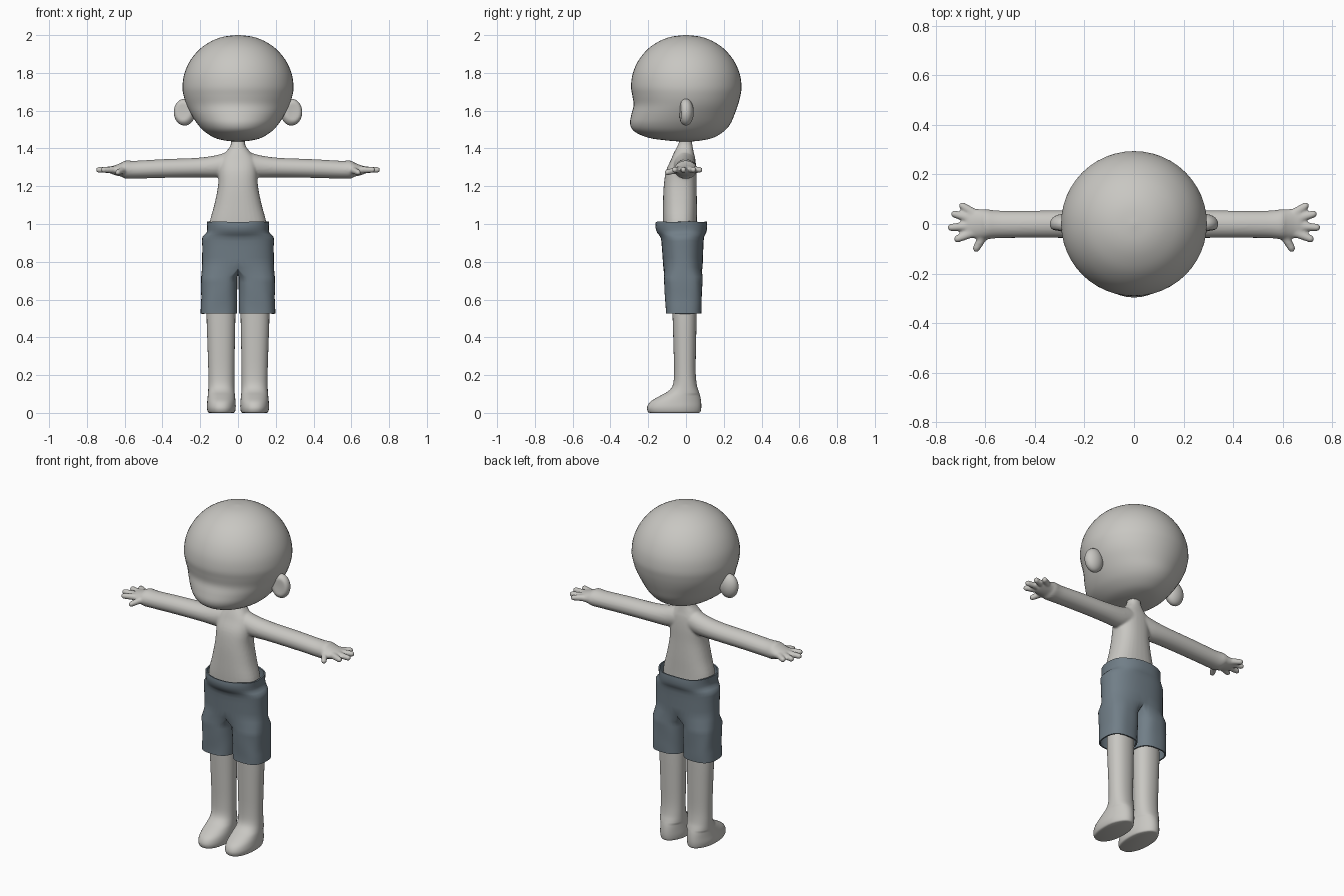
import bpy, bmesh, math
from mathutils import Vector, Matrix

if "Cube" in bpy.data.objects:
    bpy.data.objects.remove(bpy.data.objects["Cube"])


def material(name, rgb):
    m = bpy.data.materials.new(name)
    m.diffuse_color = (*rgb, 1)
    m.use_nodes = True
    m.node_tree.nodes["Principled BSDF"].inputs["Base Color"].default_value = m.diffuse_color
    return m


SKIN = material("warm grey skin", (0.58, 0.57, 0.54))
CLOTH = material("slate blue cloth", (0.165, 0.21, 0.245))


def spline(rows, steps):
    """Catmull-Rom resampling of rows of numbers."""
    rows = [Vector(r) for r in rows]
    out = []
    for i in range(len(rows) - 1):
        p0, p1, p2 = rows[max(i - 1, 0)], rows[i], rows[i + 1]
        p3 = rows[min(i + 2, len(rows) - 1)]
        for s in range(steps):
            t = s / steps
            out.append(0.5 * (2 * p1 + (p2 - p0) * t + (2 * p0 - 5 * p1 + 4 * p2 - p3) * t * t
                              + (3 * p1 - p0 - 3 * p2 + p3) * t ** 3))
    return out + [rows[-1]]


def sgnpow(v, e):
    return math.copysign(abs(v) ** e, v)


def loft(bm, rows, axis="z", n=32, steps=4, power=2.0):
    """Rows: position, low and high bound on the two cross axes."""
    rings = []
    for p, a0, a1, b0, b1 in spline(rows, steps):
        ring = []
        for k in range(n):
            t = math.tau * k / n
            a = (a0 + a1) / 2 + (a1 - a0) / 2 * sgnpow(math.cos(t), 2 / power)
            b = (b0 + b1) / 2 + (b1 - b0) / 2 * sgnpow(math.sin(t), 2 / power)
            ring.append(bm.verts.new((a, b, p) if axis == "z" else (p, a, b)))
        rings.append(ring)
    for r, s in zip(rings, rings[1:]):
        for k in range(n):
            j = (k + 1) % n
            bm.faces.new((r[k], r[j], s[j], s[k]))
    bm.faces.new(rings[0][::-1])
    bm.faces.new(rings[-1])


def capsule(bm, a, b, r0, r1):
    a, b = Vector(a), Vector(b)
    rot = (b - a).to_track_quat("Z", "Y").to_matrix().to_4x4()
    bmesh.ops.create_cone(bm, cap_ends=True, segments=14, radius1=r0, radius2=r1,
                          depth=(b - a).length, matrix=Matrix.Translation((a + b) / 2) @ rot)
    for p, r in ((a, r0), (b, r1)):
        bmesh.ops.create_uvsphere(bm, u_segments=14, v_segments=8, radius=r,
                                  matrix=Matrix.Translation(p))


def finish(bm, name, mat, mods=(), angle=50):
    bmesh.ops.recalc_face_normals(bm, faces=bm.faces)
    me = bpy.data.meshes.new(name)
    bm.to_mesh(me)
    bm.free()
    ob = bpy.data.objects.new(name, me)
    bpy.context.collection.objects.link(ob)
    me.materials.append(mat)
    for kind, props in mods:
        m = ob.modifiers.new(kind.title(), kind)
        for k, v in props.items():
            setattr(m, k, v)
    bpy.ops.object.select_all(action="DESELECT")
    ob.select_set(True)
    bpy.context.view_layer.objects.active = ob
    for m in list(ob.modifiers):
        bpy.ops.object.modifier_apply(modifier=m.name)
    bpy.ops.object.shade_smooth_by_angle(angle=math.radians(angle))
    return ob


MIRROR = ("MIRROR", {"merge_threshold": 0.0005})

# Head: round skull, shallow brow dent, flat broad jaw
bm = bmesh.new()
loft(bm, [(z, -x, x, f, b) for z, x, f, b in (
    (1.436, 0.01, -0.02, 0.02), (1.442, 0.07, -0.10, 0.08), (1.457, 0.125, -0.20, 0.145),
    (1.49, 0.178, -0.273, 0.20), (1.53, 0.215, -0.296, 0.235), (1.58, 0.247, -0.289, 0.257),
    (1.63, 0.272, -0.277, 0.275), (1.68, 0.288, -0.284, 0.288), (1.73, 0.294, -0.291, 0.294),
    (1.80, 0.283, -0.281, 0.283), (1.87, 0.25, -0.249, 0.25), (1.93, 0.198, -0.198, 0.198),
    (1.97, 0.137, -0.137, 0.137), (1.992, 0.075, -0.075, 0.075), (2.0, 0.004, -0.004, 0.004))],
    n=48)
finish(bm, "head", SKIN)

# Ears: flattened ovals, slightly dished on the front
bm = bmesh.new()
bmesh.ops.create_uvsphere(bm, u_segments=28, v_segments=18, radius=1,
                          matrix=Matrix.Translation((0.283, 0, 1.592)) @ Matrix.Diagonal((0.057, 0.041, 0.071, 1)))
for v in bm.verts:
    d = math.hypot((v.co.x - 0.292) / 0.04, (v.co.z - 1.595) / 0.05)
    if v.co.y < 0 and d < 1:
        v.co.y += 0.014 * (1 - d * d)
finish(bm, "ears", SKIN, [MIRROR])

# Upper body: torso, neck, arms and hands fused into one smooth skin
bm = bmesh.new()
loft(bm, [(z, -x, x, f, b) for z, x, f, b in (
    (0.90, 0.155, -0.115, 0.06), (1.0, 0.152, -0.122, 0.058), (1.1, 0.126, -0.122, 0.058),
    (1.2, 0.106, -0.118, 0.056), (1.28, 0.103, -0.106, 0.055), (1.34, 0.095, -0.08, 0.05),
    (1.375, 0.07, -0.065, 0.042), (1.41, 0.042, -0.047, 0.035), (1.44, 0.036, -0.035, 0.032),
    (1.48, 0.036, -0.035, 0.032))], power=2.4)
for s in (1, -1):
    loft(bm, [(s * x, f, b, lo, hi) for x, f, b, lo, hi in (
        (-0.02, -0.06, 0.045, 1.26, 1.39), (0.06, -0.065, 0.05, 1.25, 1.379),
        (0.12, -0.062, 0.053, 1.246, 1.363), (0.22, -0.057, 0.055, 1.247, 1.35),
        (0.40, -0.056, 0.054, 1.244, 1.343), (0.54, -0.057, 0.054, 1.24, 1.335),
        (0.595, -0.062, 0.06, 1.24, 1.336), (0.615, -0.061, 0.06, 1.25, 1.326),
        (0.645, -0.058, 0.061, 1.257, 1.313), (0.672, -0.052, 0.058, 1.266, 1.305),
        (0.682, -0.035, 0.04, 1.275, 1.298))], axis="x", n=28)
    # Four fingers and a thumb
    for base, tip in (((0.65, 0.046), (0.692, 0.073)), ((0.66, 0.022), (0.724, 0.04)),
                      ((0.66, -0.008), (0.738, -0.014)), ((0.655, -0.037), (0.712, -0.06)),
                      ((0.605, -0.045), (0.636, -0.098))):
        z = 1.273 if tip[1] < -0.09 else 1.287
        capsule(bm, (s * base[0], base[1], 1.287), (s * tip[0], tip[1], z), 0.019, 0.0155)
finish(bm, "torso_and_arms", SKIN,
       [("REMESH", {"mode": "VOXEL", "voxel_size": 0.0065}), ("SMOOTH", {"factor": 0.5, "iterations": 5})], 70)

# Legs and bare feet
bm = bmesh.new()
loft(bm, [(z, i, o, f, b) for z, i, o, f, b in (
    (0.0, 0.024, 0.152, -0.192, 0.068), (0.006, 0.016, 0.160, -0.202, 0.077),
    (0.03, 0.012, 0.165, -0.206, 0.081), (0.06, 0.013, 0.163, -0.188, 0.080),
    (0.09, 0.016, 0.16, -0.138, 0.075), (0.115, 0.018, 0.158, -0.094, 0.067),
    (0.15, 0.019, 0.157, -0.069, 0.057), (0.22, 0.019, 0.157, -0.063, 0.051),
    (0.35, 0.017, 0.161, -0.066, 0.053), (0.52, 0.014, 0.166, -0.071, 0.056),
    (0.70, 0.014, 0.160, -0.075, 0.056))], power=2.2)
for v in bm.verts:  # narrower heel
    if v.co.z < 0.1 and v.co.y > 0:
        v.co.x = 0.088 + (v.co.x - 0.088) * (1 - 1.6 * v.co.y)
finish(bm, "legs_and_feet", SKIN, [MIRROR])

# Shorts: half a hip shell that splits into one leg tube, then mirrored
ARC, INNER = 24, 8
bm = bmesh.new()
rings = []
for z, x, f, b in spline(((1.012, 0.165, -0.160, 0.110), (0.985, 0.163, -0.162, 0.112),
                          (0.955, 0.166, -0.152, 0.108), (0.93, 0.189, -0.134, 0.096),
                          (0.88, 0.189, -0.128, 0.092), (0.77, 0.19, -0.120, 0.088)), 2):
    ring = []
    for k in range(ARC + 1):
        t = math.pi * (k / ARC - 0.5)
        c = 0 if k in (0, ARC) else math.cos(t) ** 0.85
        ring.append(bm.verts.new((x * c, (f + b) / 2 + (b - f) / 2 * sgnpow(math.sin(t), 0.85),
                                  z + 0.002 * math.sin(5 * t))))
    rings.append(ring)
# Crotch line
top = rings[-1]
seam = [bm.verts.new((0, top[ARC].co.y + (top[0].co.y - top[ARC].co.y) * k / INNER,
                      0.77 - 0.04 * math.sin(math.pi * k / INNER))) for k in range(1, INNER)]
leg_rings = [top + seam]
for z, i, o, f, b in spline(((0.72, 0.003, 0.191, -0.118, 0.087), (0.65, 0.004, 0.192, -0.113, 0.086),
                             (0.58, 0.004, 0.196, -0.109, 0.083), (0.525, 0.005, 0.198, -0.107, 0.081)), 2):
    ring = []
    for k in range(ARC + INNER):
        if k <= ARC:
            t = math.radians(-125 + 250 * k / ARC)
        else:
            t = math.radians(125 + 110 * (k - ARC) / INNER)
        fold = 1 + 0.012 * math.sin(3 * t + 30 * z) * (z > 0.53)
        ring.append(bm.verts.new((max(0.003, (i + o) / 2 + (o - i) / 2 * sgnpow(math.cos(t), 0.75)),
                                  (f + b) / 2 + (b - f) / 2 * fold * sgnpow(math.sin(t), 0.75), z)))
    leg_rings.append(ring)
for r, s in zip(rings, rings[1:]):
    for k in range(ARC):
        bm.faces.new((r[k], r[k + 1], s[k + 1], s[k]))
for r, s in zip(leg_rings, leg_rings[1:]):
    for k in range(ARC + INNER):
        j = (k + 1) % (ARC + INNER)
        bm.faces.new((r[k], r[j], s[j], s[k]))
# Cargo pocket bulge on the outer thigh
for v in bm.verts:
    if v.co.x > 0.17 and 0.62 < v.co.z < 0.74:
        v.co.x += 0.004
finish(bm, "shorts", CLOTH, [MIRROR, ("SOLIDIFY", {"thickness": 0.008, "offset": -1})])
